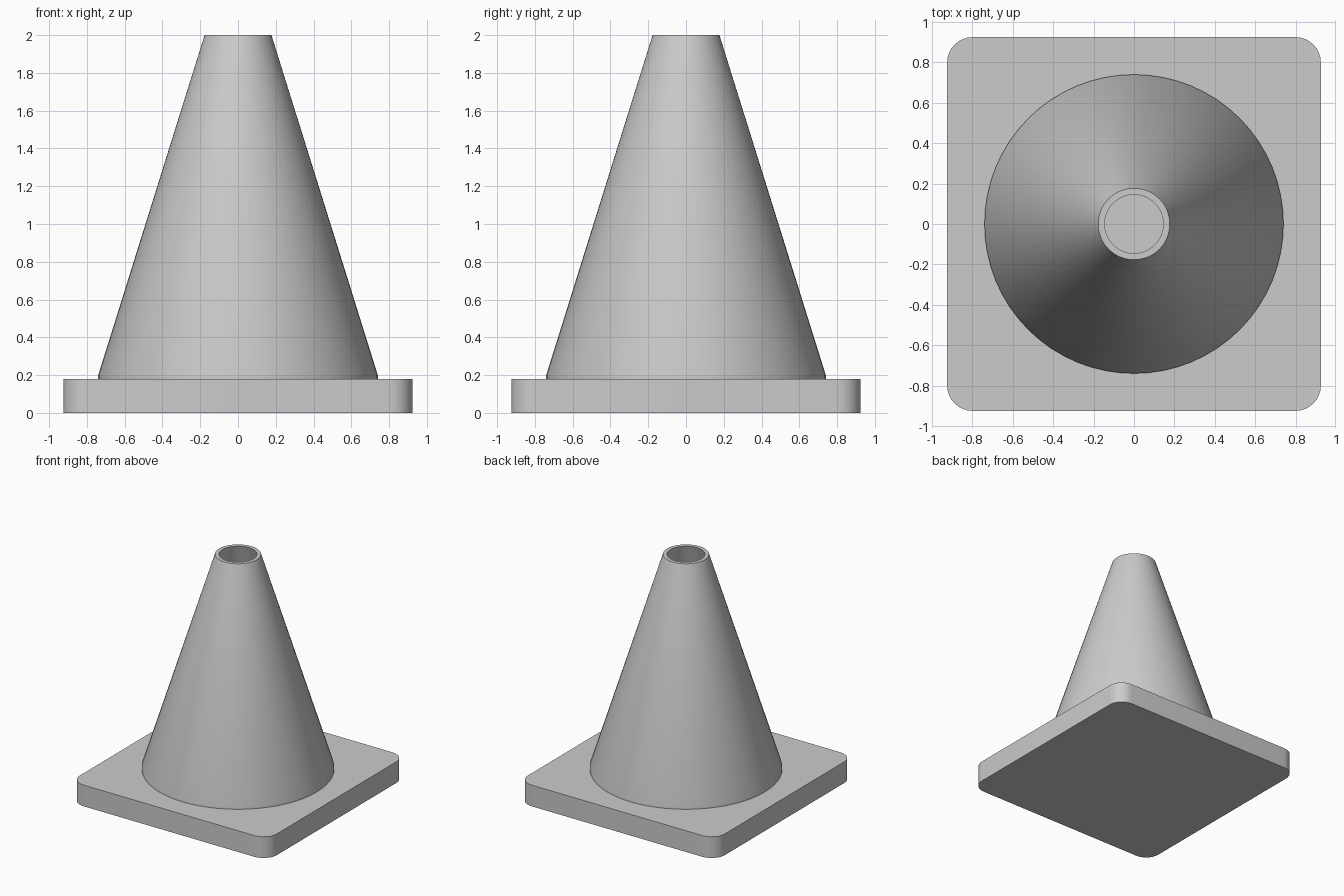
import bpy
import bmesh
import math

default_cube = bpy.data.objects.get("Cube")
if default_cube:
    bpy.data.objects.remove(default_cube, do_unlink=True)

GREY = (0.6, 0.6, 0.6, 1.0)
BASE_HALF, BASE_TOP, CORNER = 0.925, 0.18, 0.125
SIDES = 64

grey = bpy.data.materials.new("plain grey")
grey.use_nodes = True
grey.diffuse_color = GREY
grey.node_tree.nodes["Principled BSDF"].inputs["Base Color"].default_value = GREY


def finish(name, bm):
    """Turn a bmesh into a smooth shaded object with crisp edges."""
    bmesh.ops.recalc_face_normals(bm, faces=bm.faces)
    mesh = bpy.data.meshes.new(name)
    bm.to_mesh(mesh)
    bm.free()
    mesh.materials.append(grey)
    obj = bpy.data.objects.new(name, mesh)
    bpy.context.collection.objects.link(obj)
    bpy.ops.object.select_all(action="DESELECT")
    obj.select_set(True)
    bpy.context.view_layer.objects.active = obj
    bpy.ops.object.shade_smooth_by_angle(angle=math.radians(30))
    return obj


# Square base plate with rounded upright corners
bm = bmesh.new()
bmesh.ops.create_cube(bm, size=1)
bmesh.ops.scale(bm, vec=(2 * BASE_HALF, 2 * BASE_HALF, BASE_TOP), verts=bm.verts)
bmesh.ops.translate(bm, vec=(0, 0, BASE_TOP / 2), verts=bm.verts)
uprights = [e for e in bm.edges
            if abs(e.verts[0].co.z - e.verts[1].co.z) > BASE_TOP / 2]
bmesh.ops.bevel(bm, geom=uprights, offset=CORNER, segments=8, profile=0.5,
                affect="EDGES")
finish("base_plate", bm)

# Hollow cone: short upright foot, sloping wall, flat rim, inner wall
profile = [(0.74, BASE_TOP), (0.74, 0.2), (0.177, 2.0),
           (0.145, 2.0), (0.705, BASE_TOP)]
bm = bmesh.new()
points = [bm.verts.new((r, 0, z)) for r, z in profile]
edges = [bm.edges.new(pair) for pair in zip(points, points[1:])]
bmesh.ops.spin(bm, geom=points + edges, cent=(0, 0, 0), axis=(0, 0, 1),
               angle=math.tau, steps=SIDES, use_merge=True)
bmesh.ops.remove_doubles(bm, verts=bm.verts, dist=0.0005)
finish("cone", bm)
